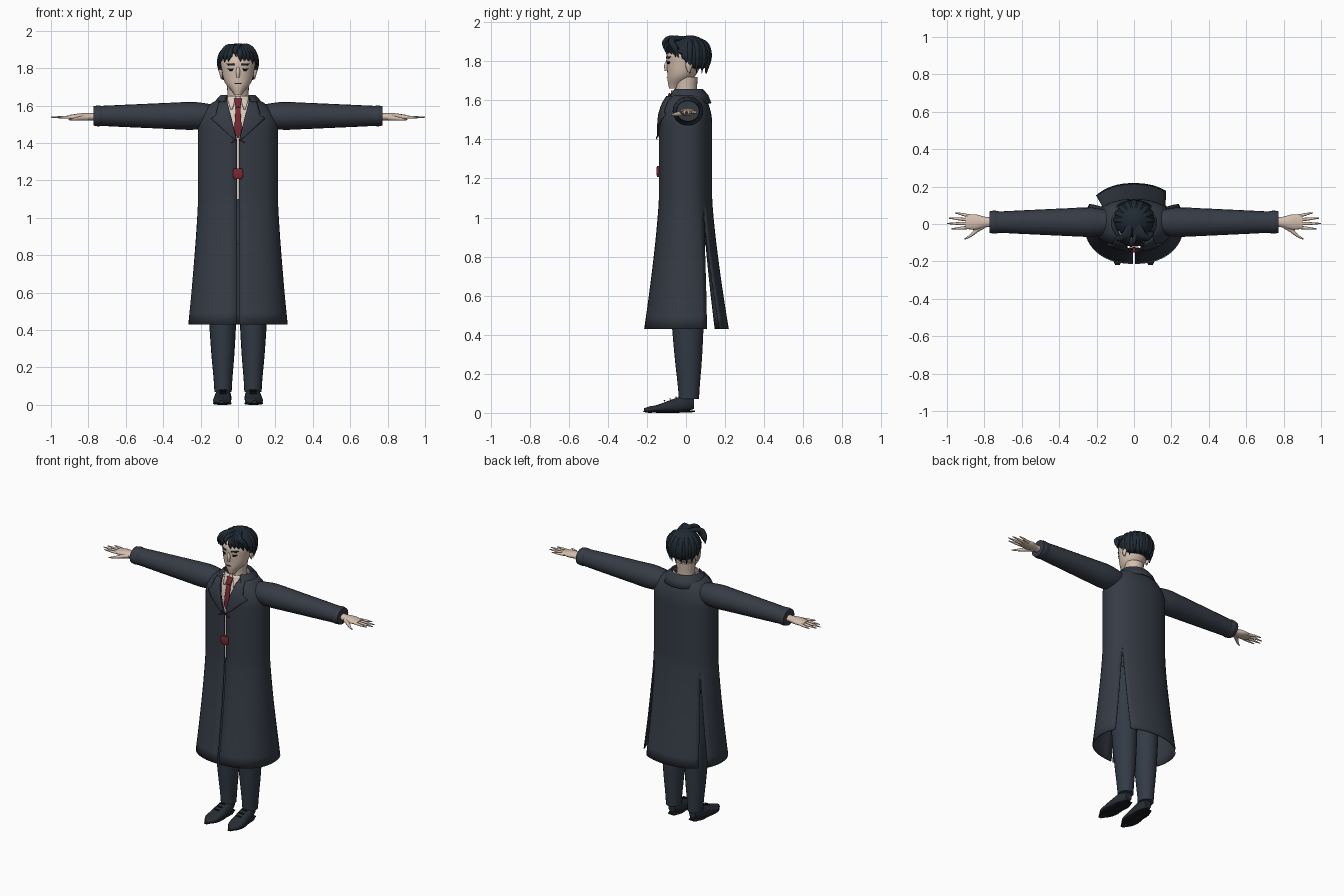
import bpy, bmesh
from math import sin, cos, asin, pi, radians, sqrt
from mathutils import Vector

cube = bpy.data.objects.get("Cube")
if cube:
    bpy.data.objects.remove(cube)


def material(name, *rgb):
    mat = bpy.data.materials.new(name)
    mat.use_nodes = True
    mat.diffuse_color = (*rgb, 1)
    bsdf = next(node for node in mat.node_tree.nodes if node.type == 'BSDF_PRINCIPLED')
    bsdf.inputs["Base Color"].default_value = (*rgb, 1)
    return mat


COAT = material("charcoal wool", .036, .044, .06)
CLOTH = material("dark trouser cloth", .032, .043, .06)
HAIR = material("blue black hair", .014, .023, .033)
SKIN = material("pale skin", .66, .52, .43)
SHIRT = material("cream shirt", .72, .61, .53)
RED = material("tie red", .2, .02, .03)
LEATHER = material("shoe leather", .02, .026, .035)
BLACK = material("black sole", .008, .01, .013)
SIDES = ((1, "left"), (-1, "right"))


def finish(bm, name, mat, thickness=0):
    bmesh.ops.remove_doubles(bm, verts=bm.verts, dist=.0002)
    bmesh.ops.recalc_face_normals(bm, faces=bm.faces)
    mesh = bpy.data.meshes.new(name)
    bm.to_mesh(mesh)
    bm.free()
    mesh.materials.append(mat)
    obj = bpy.data.objects.new(name, mesh)
    bpy.context.collection.objects.link(obj)
    if thickness:
        solidify = obj.modifiers.new("thickness", 'SOLIDIFY')
        solidify.thickness, solidify.offset = thickness, 0
    bpy.ops.object.select_all(action='DESELECT')
    obj.select_set(True)
    bpy.context.view_layer.objects.active = obj
    bpy.ops.object.shade_smooth_by_angle(angle=radians(50))


def sheet(bm, rows):
    """Skin a list of equal point rows with quads."""
    grid = [[bm.verts.new(point) for point in row] for row in rows]
    for low, high in zip(grid, grid[1:]):
        for i in range(len(low) - 1):
            bm.faces.new((low[i], low[i + 1], high[i + 1], high[i]))
    return grid


def blend(start, end, steps):
    return [start + (end - start) * i / steps for i in range(steps + 1)]


def track(value, u):
    """Smooth value at u along evenly spaced keys; a plain number is constant."""
    if not isinstance(value, tuple):
        return value
    last = len(value) - 1
    i = min(int(u * last), last - 1)
    t = u * last - i
    a, b = value[i], value[i + 1]
    slope_a = (b - value[max(i - 1, 0)]) / 2
    slope_b = (value[min(i + 2, last)] - a) / 2
    ease = t * t * (3 - 2 * t)
    return a + (b - a) * ease + t * (1 - t) * (slope_a * (1 - t) - slope_b * t)


def power(value, exponent):
    return (1 if value >= 0 else -1) * abs(value) ** exponent


def limb(name, axis, span, across, up, radius, ratio, mat, side=1, shape=1, sides=20, steps=16):
    """Closed oval loft along an axis, from keys for centre, radius and flatness."""
    order = {'x': (0, 1, 2), 'y': (1, 0, 2), 'z': (2, 0, 1)}[axis]
    bm = bmesh.new()
    rings = []
    for u in blend(0, 1, steps):
        r = track(radius, u)
        ring = []
        for angle in blend(0, 2 * pi, sides):
            point = Vector()
            point[order[0]] = span[0] + (span[1] - span[0]) * u
            point[order[1]] = track(across, u) + r * power(cos(angle), shape)
            point[order[2]] = track(up, u) + r * track(ratio, u) * power(sin(angle), shape)
            point.x *= side
            ring.append(point)
        rings.append(ring)
    grid = sheet(bm, rings)
    for ring in (grid[0], grid[-1]):
        bm.faces.new(ring[:-1])
    finish(bm, name, mat)


# Body sizes by height: half width, front depth, back depth
HEM, VENT, TOP = .43, 1.06, 1.635


def coat_size(z):
    flare = max(0, (1.1 - z) / (1.1 - HEM)) ** 1.3
    slope = min(1, max(0, (z - 1.48) / (TOP - 1.48))) ** 2
    depth = 1 - .35 * slope
    return ((.21 + .052 * flare) * sqrt(1 - .8 * slope),
            (.135 + .075 * flare) * depth, (.13 + .085 * flare) * depth)


def shirt_size(z):
    return [size * .77 for size in coat_size(z)]


def face_size(z):
    return .088, .099, .09


def opening(z):
    return .006 + .055 * max(0, (z - 1.42) / (TOP - 1.42))


def hoop(size, z, start, end, steps=14):
    width, front, back = size(z)
    return [(width * power(cos(a), .9), (front if sin(a) < 0 else back) * power(sin(a), .9), z)
            for a in blend(start, end, steps)]


def patch(name, size, rows, mat, lift=.006, thickness=.006, side=1):
    """Thin plate following the front of a body; row = height, x from, x to."""
    points = []
    for low, high in zip(rows, rows[1:]):
        for u in blend(0, 1, 4):
            z, start, end = (a + (b - a) * u for a, b in zip(low, high))
            width, front, back = size(z)
            points.append([(side * x, -lift - front * max(0, 1 - abs(x / width) ** 2.2) ** .45, z)
                           for x in blend(start, end, 5)])
    bm = bmesh.new()
    sheet(bm, points)
    finish(bm, name, mat, thickness)


# Coat in three panels that part below the vents
bm = bmesh.new()
left, back, right = [], [], []
for z in blend(HEM, VENT, 10) + blend(VENT, TOP, 24):
    gape = max(0, (VENT - z) / (VENT - HEM))
    gap = asin((opening(z) / coat_size(z)[0]) ** 1.1)
    edge = radians(40 - 13 * gape)
    left.append(hoop(coat_size, z, gap - pi / 2, edge))
    back.append(hoop(coat_size, z, radians(40 + 12 * gape), pi - radians(40 + 2 * gape)))
    right.append(hoop(coat_size, z, pi - edge, 1.5 * pi - gap))
for panel in (left, back, right):
    sheet(bm, panel)
finish(bm, "long_coat", COAT, .008)

# Shirt body and trouser top
for name, low, high, mat in (("shirt", 1.1, 1.65, SHIRT), ("trouser_hips", .86, 1.1, CLOTH)):
    bm = bmesh.new()
    sheet(bm, [hoop(shirt_size, z, 0, 2 * pi, 28) for z in blend(low, high, 20)])
    finish(bm, name, mat)

# Vent underlaps, lapels and shirt collar
for side, tag in SIDES:
    bm = bmesh.new()
    sheet(bm, [[(side * x * .97, y * .97, z) for x, y, z in
                hoop(coat_size, z, radians(37), radians(50))] for z in blend(.9, VENT, 5)])
    finish(bm, tag + "_vent_flap", COAT, .004)
    patch(tag + "_lapel", coat_size,
          [(z, opening(z), outer) for z, outer in
           ((1.41, .01), (1.53, .145), (1.545, .12), (1.62, .1))], COAT, .009, .008, side)
    patch(tag + "_shirt_collar", shirt_size, [(1.58, .03, .04), (1.65, .01, .06)],
          SHIRT, side=side)
    patch(tag + "_tie_accent", coat_size, [(1.4, .03, .045), (1.414, .006, .02)],
          RED, .016, .004, side)

# Coat collar, rolled over
bm = bmesh.new()
sheet(bm, [[(r * cos(a), .005 + .9 * r * sin(a), z) for a in blend(-.9, pi + .9, 28)]
           for z, r in ((1.585, .136), (1.625, .118), (1.655, .092), (1.6, .08))])
finish(bm, "coat_collar", COAT, .006)

# Tie
patch("tie", shirt_size, [(1.43, -.004, .004), (1.46, -.02, .02), (1.6, -.012, .012)],
      RED, .012, .008)
patch("tie_knot", shirt_size, [(1.59, -.013, .013), (1.635, -.02, .02)], RED, .014, .012)
limb("tie_tip", 'z', (1.208, 1.264), 0, -.138, (.022, .027, .027, .022), .5, RED, shape=.4)

# Sleeves, cuffs and hands
for side, tag in SIDES:
    limb(tag + "_sleeve", 'x', (.1, .75), .01, 1.545,
         (.06, .078, .074, .068, .062, .056), .95, COAT, side)
    limb(tag + "_cuff", 'x', (.722, .772), .01, 1.545, (.058, .062, .058), .9, COAT, side)
    limb(tag + "_palm", 'x', (.74, .9), .01, 1.54, (.026, .028, .041, .036), (.8, .7, .45, .3),
         SKIN, side)
    for i, tip in enumerate((.975, 1, .99, .957)):
        y = .02 * i - .018
        limb(tag + "_finger", 'x', (.87, tip), (y, y * 1.4), 1.538, (.009, .008, .003), .95,
             SKIN, side, sides=10, steps=6)
    limb(tag + "_thumb", 'x', (.8, .905), (-.005, -.08), (1.535, 1.525), (.02, .014, .004), .8,
         SKIN, side, sides=10, steps=6)

# Trouser legs and shoes
for side, tag in SIDES:
    limb(tag + "_trouser_leg", 'z', (.07, .95), (.08, .085), (.015, 0),
         (.046, .063, .075, .078, .08), 1.12, CLOTH, side)
    limb(tag + "_shoe", 'y', (.042, -.215), (.077, .088), (.05, .014),
         (.024, .042, .045, .048, .044, .012), (1.2, 1, .8, .54, .4, .8), LEATHER, side, .85)
    limb(tag + "_sole", 'y', (.045, -.22), (.077, .088), .008,
         (.026, .044, .044, .05, .042, .012), .16, BLACK, side, .7)
    for i in range(3):
        limb(tag + "_lace", 'x', (.062, .1), .03 * i - .11, .062 + .009 * i, .004, 1, BLACK, side,
             sides=6, steps=1)

# Head and face
limb("neck", 'z', (1.58, 1.72), 0, 0, (.06, .056, .06), 1, SKIN)
limb("head", 'z', (1.66, 1.91), 0, (-.06, -.025, -.01, 0, .005), (.022, .07, .086, .09, .04),
     (1.2, 1, 1.03, 1.05, 1.1), SKIN, sides=28)
limb("nose", 'z', (1.75, 1.81), 0, (-.1, -.097, -.093), (.008, .012, .006), 1.2, SKIN, sides=12)
patch("mouth", face_size, [(1.716, -.015, .015), (1.72, -.018, .018)], BLACK, 0, .004)
for side, tag in SIDES:
    patch(tag + "_eye", face_size, [(1.786, .03, .045), (1.798, .025, .054)], BLACK, 0, .006, side)
    patch(tag + "_eyebrow", face_size, [(1.815, .018, .05), (1.824, .02, .06)], HAIR, 0, .008, side)
    limb(tag + "_ear", 'z', (1.745, 1.815), (.088, .093), .015, (.004, .011, .004), 1.7, SKIN, side,
         sides=12)

# Hair cap, pulled in below a hairline that rises to the front
bm = bmesh.new()
bmesh.ops.create_uvsphere(bm, u_segments=32, v_segments=24, radius=1)
for v in bm.verts:
    x, y, z = v.co.x * .106, v.co.y * .107, 1.83 + v.co.z * .103
    line = 1.762 + .11 * min(1, max(0, (.03 - y) / .11)) ** 2
    shrink = .8 if z < line else 1
    v.co = x * shrink, .02 + y * shrink, max(z, line)
finish(bm, "hair_cap", HAIR)


def lock(name, points, radius):
    """Tapered strand swept along a smooth path."""
    curve = bpy.data.curves.new(name, 'CURVE')
    curve.dimensions = '3D'
    curve.bevel_depth, curve.bevel_resolution, curve.resolution_u = radius, 2, 6
    curve.use_fill_caps = True
    spline = curve.splines.new('BEZIER')
    spline.bezier_points.add(len(points) - 1)
    for knot, point in zip(spline.bezier_points, points):
        knot.co = point
        knot.handle_left_type = knot.handle_right_type = 'AUTO'
    spline.bezier_points[0].radius = .6
    spline.bezier_points[-1].radius = .1
    curve.materials.append(HAIR)
    bpy.context.collection.objects.link(bpy.data.objects.new(name, curve))


# Swept fringe either side of a bare forehead, then nape locks
for side, tag, first, count in ((1, "left", .012, 5), (-1, "right", .045, 3)):
    for i in range(count):
        x = side * (first + .019 * i)
        lock(tag + "_fringe", [(x * .3, 0, 1.918), (x * .75, -.073, 1.905),
                               (x, .01 * i - .097, 1.87), (x * 1.15, .015 * i - .098, 1.835 - .004 * i)],
             .017)
lock("quiff", [(.02, -.03, 1.915), (0, -.085, 1.917), (-.015, -.11, 1.895), (-.01, -.112, 1.86)], .014)
for a in blend(0, pi, 8):
    lock("nape_lock", [(r * cos(a), .02 + r * sin(a), z) for r, z in
                       ((.03, 1.918), (.08, 1.885), (.097, 1.83), (.085, 1.738))], .016)
